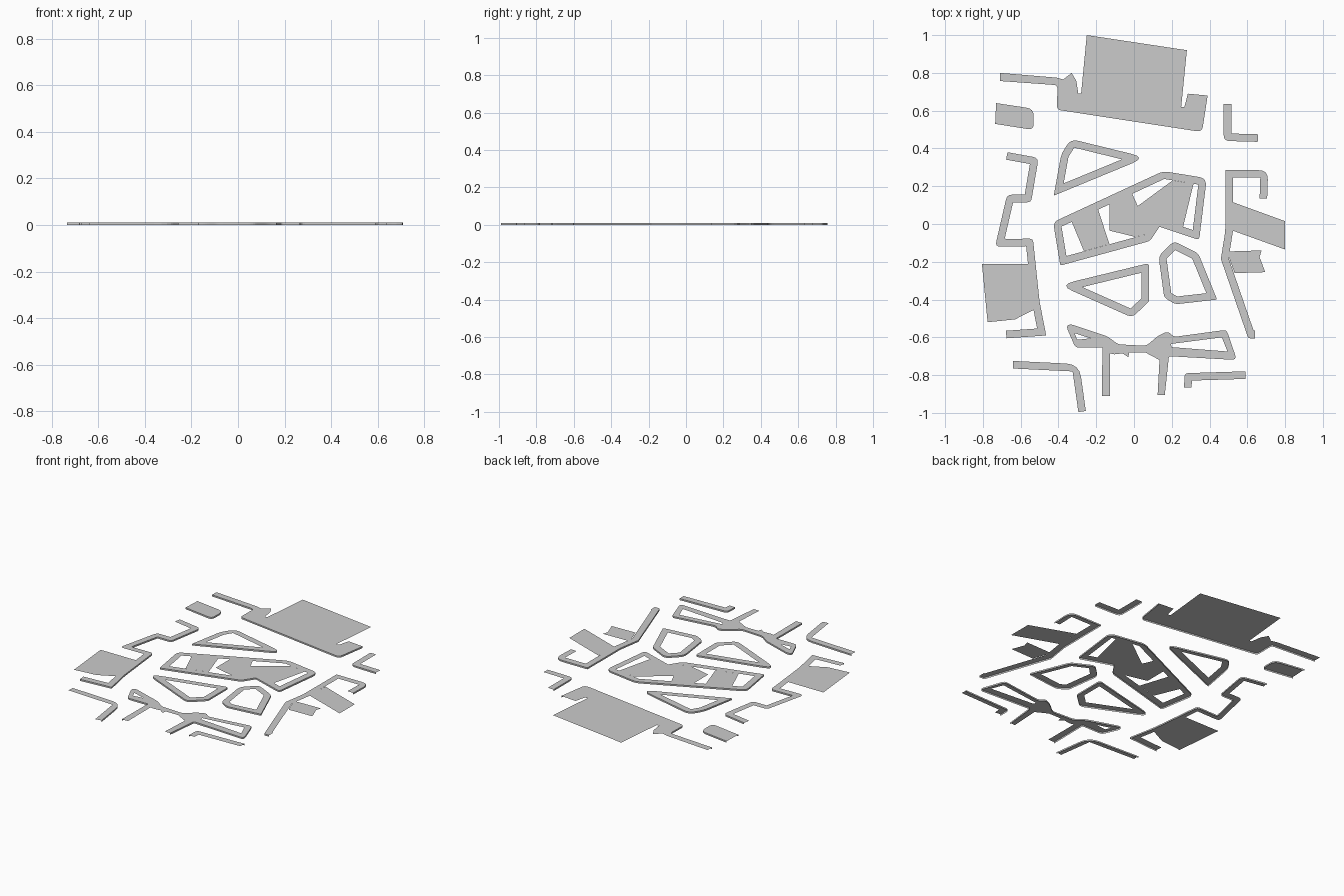
import bpy
from mathutils import Vector
from mathutils.geometry import tessellate_polygon

if "Cube" in bpy.data.objects:
    bpy.data.objects.remove(bpy.data.objects["Cube"])

H = 0.01      # kerb height
W = 0.04      # footpath width


def soften(path, closed):
    """Points are (x, y) or (x, y, cut); corners with a cut become small curves."""
    out, n = [], len(path)
    for i, p in enumerate(path):
        c = Vector(p[:2])
        cut = p[2] if len(p) > 2 else 0
        if not cut or (not closed and i in (0, n - 1)):
            out.append(c)
            continue
        a, b = Vector(path[i - 1][:2]) - c, Vector(path[(i + 1) % n][:2]) - c
        a = c + a.normalized() * min(cut, a.length * 0.48)
        b = c + b.normalized() * min(cut, b.length * 0.48)
        for k in range(5):
            t = k / 4
            out.append(a * (1 - t) ** 2 + c * 2 * t * (1 - t) + b * t * t)
    return out


def inset(path, closed, w=W):
    """Parallel line on the right hand side of the path."""
    out, n = [], len(path)
    for i, p in enumerate(path):
        c = Vector(p[:2])
        d0 = (c - Vector(path[i - 1][:2])).normalized()
        d1 = (Vector(path[(i + 1) % n][:2]) - c).normalized()
        if not closed and i == 0:
            d0 = d1
        if not closed and i == n - 1:
            d1 = d0
        n0, n1 = Vector((d0.y, -d0.x)), Vector((d1.y, -d1.x))
        q = c + (n0 + n1) * w / (1 + n0.dot(n1))
        turn = d0.x * d1.y - d0.y * d1.x
        cut = p[2] + 0.02 if turn > 0.05 and len(p) > 2 else 0
        out.append((q.x, q.y, cut))
    return out


def slab(name, kerb, back=(), holes=(), closed=False, walls=True):
    """Flat paving at kerb height, with a wall dropped from the kerb line only."""
    kerb = soften(kerb, closed)
    loops = [kerb + soften(back, False)] + [soften(h, True) for h in holes]
    loops = [[Vector((p.x, p.y, H)) for p in l] for l in loops]
    verts = [v for l in loops for v in l]
    faces = []
    for a, b, c in tessellate_polygon(loops):
        up = (verts[b] - verts[a]).cross(verts[c] - verts[a]).z > 0
        faces.append((a, b, c) if up else (a, c, b))
    if walls:
        base, n = len(verts), len(kerb)
        verts += [Vector((p.x, p.y, 0)) for p in kerb]
        for i in range(n if closed else n - 1):
            j = (i + 1) % n
            faces.append((i, j, base + j, base + i))
    me = bpy.data.meshes.new(name)
    me.from_pydata([tuple(v) for v in verts], [], faces)
    me.update()
    ob = bpy.data.objects.new(name, me)
    bpy.context.collection.objects.link(ob)


def strip(name, kerb):
    slab(name, kerb, inset(kerb, False)[::-1])


def ring(name, kerb):
    slab(name, kerb, holes=[inset(kerb, True)], closed=True)


def lot(name, pts):
    slab(name, pts, closed=True, walls=False)


# Island blocks
ring("north_island", [(-.425, .15), (-.385, .37, .03), (-.335, .45, .04), (.065, .352, .08)])
ring("south_island", [(-.397, -.323, .08), (.08, -.207, .02), (.08, -.41, .01), (-.01, -.495, .03)])
ring("southeast_island", [(.13, -.17, .03), (.21, -.09, .03), (.34, -.155, .02),
                          (.44, -.40, .01), (.22, -.425, .02), (.16, -.39, .02)])
ring("centre_island", [(-.39, -.22, .01), (-.428, .01, .03), (.155, .28, .03), (.385, .242, .04),
                       (.345, -.085, .02), (.135, -.015), (.085, -.09, .02)])

# Paved courts inside the centre island
lot("centre_court_west", [(-.33, .012), (-.19, .077), (-.13, -.107), (-.265, -.144)])
lot("centre_court_east", [(-.13, .104), (-.01, .16), (.02, .095), (.205, .231), (.315, .213),
                          (.26, -.015), (.119, .032), (.061, -.055), (.01, -.069), (-.13, -.035)])

# Footpaths around the edge
strip("west_footpath", [(-.67, .38), (-.505, .35, .03), (-.545, .115, .02), (-.64, .115, .005),
                        (-.685, -.08, .01), (-.535, -.077, .02), (-.50, -.41), (-.465, -.59), (-.675, -.605)])
strip("northeast_footpath", [(.655, .435), (.475, .44, .03), (.475, .635)])
strip("east_footpath", [(.64, -.605), (.605, -.605, .01), (.46, -.185), (.483, -.04), (.485, .285),
                        (.71, .285, .05), (.705, .135)])
strip("southwest_footpath", [(-.64, -.725), (-.29, -.742, .07), (-.255, -.99)])
strip("southeast_footpath", [(.265, -.865), (.268, -.79, .02), (.59, -.78)])

# Paved lots behind the footpaths
lot("west_lot", [(-.805, -.213), (-.561, -.213), (-.531, -.455), (-.63, -.505), (-.775, -.52)])
lot("east_lot", [(.525, .115), (.80, .015), (.80, -.135), (.522, -.035)])
lot("east_lot_small", [(.507, -.145), (.675, -.14), (.665, -.175), (.695, -.255), (.533, -.26), (.502, -.175)])

# Northern blocks
slab("northwest_block", [(-.73, .64), (-.53, .61, .04), (-.532, .498, .03), (-.735, .53)])
slab("north_block", [(-.71, .757), (-.405, .735, .02), (-.408, .605, .02), (.36, .487, .03), (.39, .68)],
     [(.285, .69), (.267, .62), (.25, .62), (.28, .92), (-.25, 1.0), (-.28, .69), (-.295, .69),
      (-.305, .757), (-.33, .80), (-.375, .765), (-.41, .775), (-.71, .80)])

# Southern block with two courtyards and two side legs
slab("south_block",
     [(-.17, -.91), (-.167, -.655), (-.31, -.655, .02), (-.36, -.54, .03), (-.335, -.53, .02),
      (-.14, -.595, .02), (-.085, -.637, .02), (.065, -.645, .02), (.13, -.59, .02), (.18, -.568, .02),
      (.21, -.598, .02), (.49, -.56, .02), (.545, -.72, .03), (.185, -.70, .01), (.163, -.905)],
     [(.125, -.905), (.135, -.72), (.06, -.68), (-.025, -.68), (-.03, -.705), (-.06, -.685),
      (-.105, -.69), (-.128, -.685), (-.127, -.91)],
     [[(-.315, -.578), (-.23, -.605), (-.30, -.613)],
      [(.195, -.635), (.465, -.60), (.495, -.675), (.20, -.652)]])
